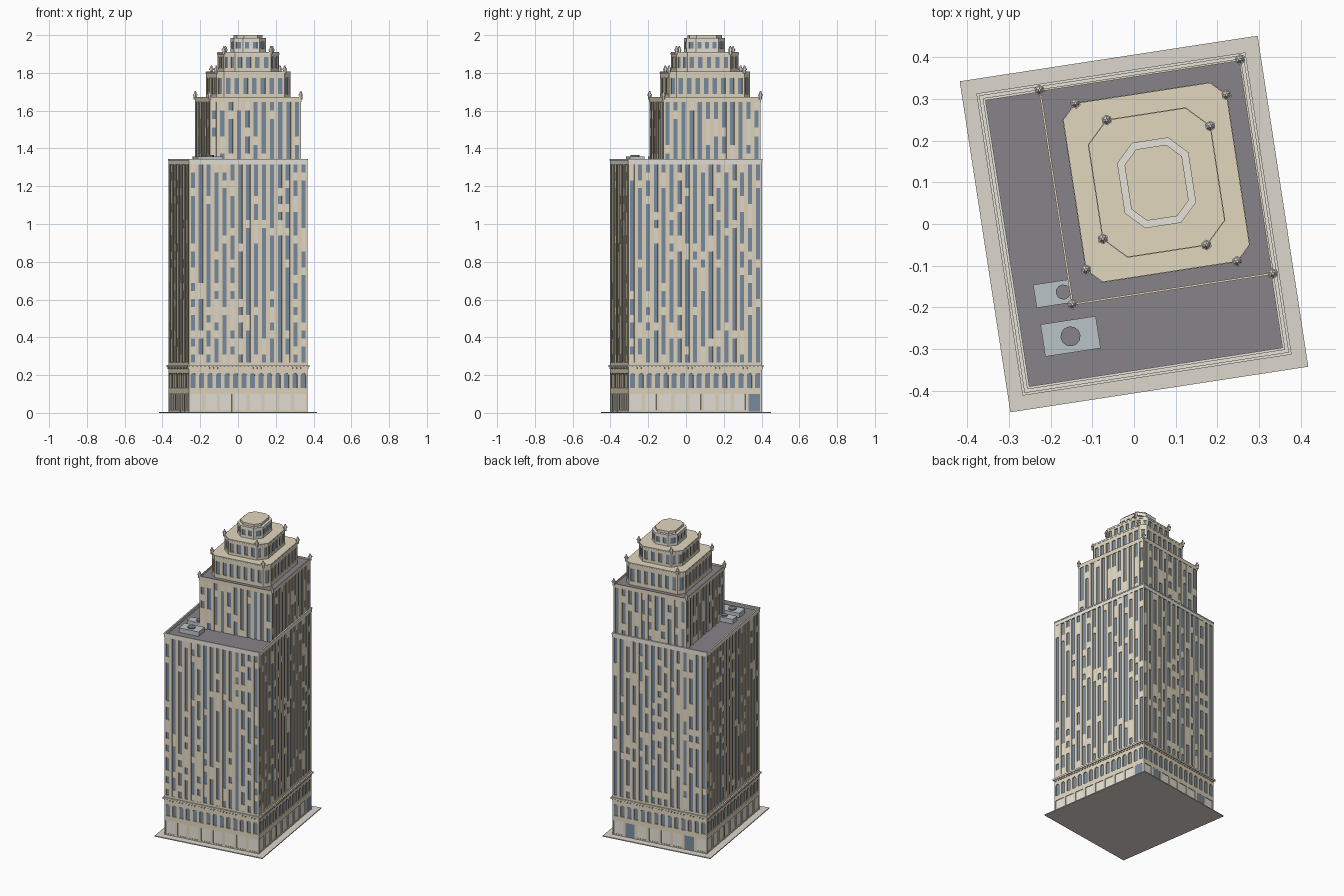
import bpy, bmesh, math, random
from mathutils import Matrix, Vector

if "Cube" in bpy.data.objects:
    bpy.data.objects.remove(bpy.data.objects["Cube"])

random.seed(7)
ROT = math.radians(8.7)


def material(name, rgb):
    m = bpy.data.materials.new(name)
    m.diffuse_color = (*rgb, 1)
    m.use_nodes = True
    m.node_tree.nodes["Principled BSDF"].inputs["Base Color"].default_value = m.diffuse_color
    return m


STONE = material("tan_stone", (0.76, 0.68, 0.52))
PALE = material("pale_stone", (0.80, 0.77, 0.70))
BLIND = material("spandrel", (0.80, 0.73, 0.60))
GLASS = material("blue_glass", (0.20, 0.27, 0.36))
ROOF = material("dark_roof", (0.24, 0.23, 0.25))
PAVE = material("paving", (0.72, 0.68, 0.61))
METAL = material("metal", (0.50, 0.55, 0.58))


def finish(bm, name, mat):
    bmesh.ops.recalc_face_normals(bm, faces=bm.faces)
    me = bpy.data.meshes.new(name)
    bm.to_mesh(me)
    bm.free()
    me.materials.append(mat)
    ob = bpy.data.objects.new(name, me)
    ob.rotation_euler.z = ROT
    bpy.context.collection.objects.link(ob)


def extrude(bm, a, b):
    """Close two matching point loops into a solid."""
    va, vb = [bm.verts.new(p) for p in a], [bm.verts.new(p) for p in b]
    bm.faces.new(va)
    bm.faces.new(vb[::-1])
    for i in range(len(va)):
        j = (i + 1) % len(va)
        bm.faces.new((va[i], vb[i], vb[j], va[j]))


def outline(x0, x1, y0, y1, ch=0.0):
    """Plan of a tier, returned as a function of outward offset."""
    def pts(o=0.0):
        a, b, c, d = x0 - o, x1 + o, y0 - o, y1 + o
        if not ch:
            return [(a, c), (b, c), (b, d), (a, d)]
        k = ch + 0.586 * o
        return [(a + k, c), (b - k, c), (b, c + k), (b, d - k),
                (b - k, d), (a + k, d), (a, d - k), (a, c + k)]
    return pts


def slab(name, pts, z0, z1, mat):
    bm = bmesh.new()
    extrude(bm, [(x, y, z0) for x, y in pts], [(x, y, z1) for x, y in pts])
    finish(bm, name, mat)


def ring(name, outer, inner, z0, z1, mat):
    bm = bmesh.new()
    loops = [[bm.verts.new((x, y, z)) for x, y in p]
             for p, z in ((outer, z0), (outer, z1), (inner, z1), (inner, z0))]
    n = len(outer)
    for k in range(4):
        a, b = loops[k], loops[(k + 1) % 4]
        for i in range(n):
            j = (i + 1) % n
            bm.faces.new((a[i], a[j], b[j], b[i]))
    finish(bm, name, mat)


def edges(pts):
    """Frame and length of each wall: x along it, y inward, z up."""
    for i, p in enumerate(pts):
        a, b = Vector((*p, 0)), Vector((*pts[(i + 1) % len(pts)], 0))
        d = (b - a).normalized()
        M = Matrix.Translation(a) @ Matrix.Rotation(math.atan2(d.y, d.x), 4, 'Z')
        yield i, M, (b - a).length


def plate(bm, M, prof, y0, y1):
    extrude(bm, [M @ Vector((x, y0, z)) for x, z in prof],
            [M @ Vector((x, y1, z)) for x, z in prof])


def rect(x0, x1, z0, z1):
    return [(x0, z0), (x1, z0), (x1, z1), (x0, z1)]


def facade(name, plan, z0, z1, pitch, win=0.52, rows=0, core=GLASS, wall=STONE,
           arch=False, depth=0.006):
    """Recessed core, projecting piers, and optional random spandrels or arches."""
    slab(name + "_core", plan(-depth), z0, z1, core)
    piers, fill = bmesh.new(), bmesh.new()
    for _, M, L in edges(plan()):
        n = max(1, round(L / pitch))
        p = L / n
        h = p * (1 - win) / 2
        for i in range(n + 1):
            plate(piers, M, rect(max(0, i * p - h), min(L, i * p + h), z0, z1), 0, depth + 0.003)
        for i in range(n):
            a, b = i * p + h, (i + 1) * p - h
            if arch:
                r = (b - a) / 2
                zs = z1 - r - 0.004
                arc = [(a + r + r * math.cos(t * math.pi / 8), zs + r * math.sin(t * math.pi / 8))
                       for t in range(9)]
                plate(piers, M, arc + [(a, z1), (b, z1)], 0, depth + 0.003)
            for k in range(rows):
                if random.random() < 0.2:
                    s = (z1 - z0) / rows
                    plate(fill, M, rect(a, b, z0 + k * s, z0 + (k + 1) * s), 0.002, depth + 0.003)
    finish(piers, name + "_piers", wall)
    if rows:
        finish(fill, name + "_spandrels", BLIND)
    else:
        fill.free()


def finials(name, points, z):
    bm = bmesh.new()
    for x, y in points:
        for r1, r2, za, zb in ((.009, .009, -.012, .008), (.013, .013, .008, .014),
                               (.010, .003, .014, .032)):
            bmesh.ops.create_cone(bm, cap_ends=True, segments=6, radius1=r1, radius2=r2,
                                  depth=zb - za,
                                  matrix=Matrix.Translation((x, y, z + (za + zb) / 2)))
    finish(bm, name, PALE)


body = outline(-.3175, .3175, -.3575, .3575)
tier2 = outline(-.176, .312, -.169, .352)
tier3 = outline(-.13, .266, -.126, .307, .035)
tier4 = outline(-.079, .216, -.076, .256, .052)
tier5 = outline(-.018, .155, -.014, .193, .043)

# Pavement and ground floor with shopfronts and doors
slab("pavement", outline(-.361, .361, -.401, .401)(), 0, .006, PAVE)
facade("shopfront", body, .006, .10, .0794, .78, core=PALE, depth=.004)
slab("shopfront_sill", body(-.001), .006, .014, STONE)
bm = bmesh.new()
for i, M, L in edges(body()):
    p = L / round(L / .0794)
    for k in {1: (8,), 2: (1, 6)}.get(i, ()):
        plate(bm, M, rect((k + .11) * p, (k + .89) * p, .008, .10), .0005, .01)
finish(bm, "doors", GLASS)

# Arched storey, frieze and belt cornice
slab("lower_band", body(), .10, .133, STONE)
facade("arcade", body, .133, .215, .045, .6, arch=True)
slab("frieze", body(), .215, .243, STONE)
bm = bmesh.new()
for _, M, L in edges(body()):
    n = round(L / .021)
    for k in range(n):
        x = (k + .5) * L / n
        plate(bm, M, rect(x - .005, x + .005, .232, .243), -.005, .002)
finish(bm, "dentils", STONE)
slab("belt_cornice", body(.0085), .243, .254, PALE)
slab("upper_band", body(), .254, .268, STONE)

# Main shaft, parapet and roof
facade("shaft", body, .268, 1.315, .042, rows=25)
slab("shaft_roof", body(-.002), 1.315, 1.328, ROOF)
ring("parapet", body(.001), body(-.011), 1.315, 1.337, PALE)
ring("parapet_coping", body(.003), body(-.006), 1.337, 1.345, PALE)

# Rooftop machinery
for k, (cx, cy, hx, hy, r) in enumerate(((-.192, -.1355, .069, .028, .018),
                                         (-.191, -.243, .067, .039, .024))):
    slab(f"roof_unit_{k}", outline(cx - hx, cx + hx, cy - hy, cy + hy)(), 1.325, 1.358, METAL)
    slab(f"roof_fan_{k}", [(cx + r * math.cos(t * math.pi / 6), cy + r * math.sin(t * math.pi / 6))
                           for t in range(12)], 1.358, 1.365, ROOF)

# Second tier
facade("second_tier", tier2, 1.326, 1.648, .0435, rows=7)
slab("second_tier_roof", tier2(-.002), 1.648, 1.662, ROOF)
ring("second_tier_parapet", tier2(.001), tier2(-.004), 1.646, 1.672, STONE)
finials("second_tier_finials", tier2(-.001), 1.672)

# Chamfered upper tiers
for name, plan, z, zw0, zw1, top, wall, pitch in (
        ("third_tier", tier3, 1.66, 1.688, 1.772, 1.808, STONE, .044),
        ("fourth_tier", tier4, 1.808, 1.826, 1.885, 1.91, STONE, .043),
        ("lantern", tier5, 1.91, 1.928, 1.963, 1.984, PALE, .043)):
    slab(name + "_sill", plan(), z, zw0, wall)
    facade(name, plan, zw0, zw1, pitch, wall=wall)
    slab(name + "_top", plan(), zw1, top, wall)
    if name != "lantern":
        slab(name + "_trim", plan(.0015), top - .012, top - .006, PALE)
        finials(name + "_finials", plan()[1::2], top)
slab("lantern_cap", tier5(-.017), 1.984, 2.0, STONE)
